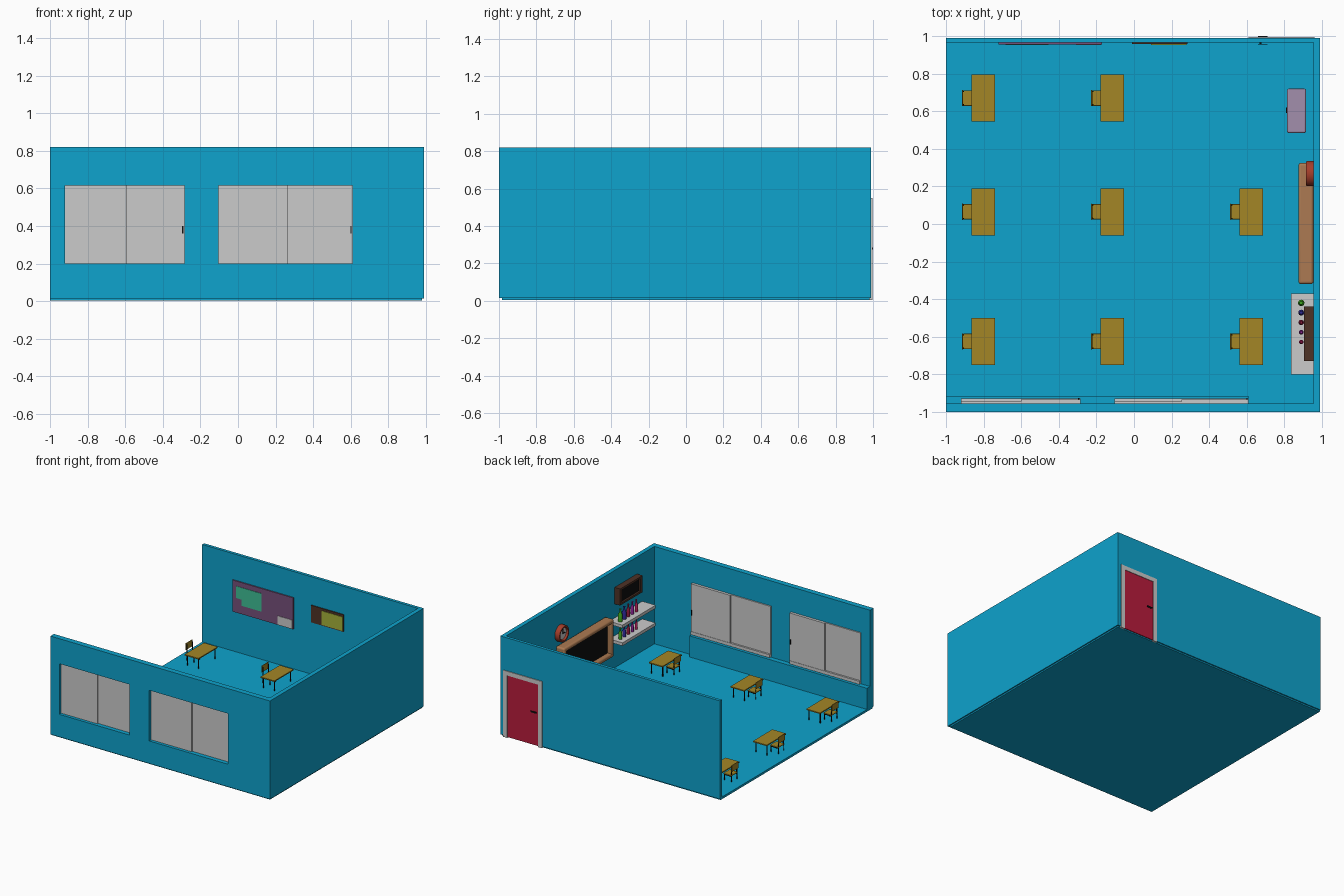
import bpy, bmesh, math
from mathutils import Matrix

if "Cube" in bpy.data.objects:
    bpy.data.objects.remove(bpy.data.objects["Cube"])


def mat(name, r, g, b):
    m = bpy.data.materials.new(name)
    lin = [((c / 255 + 0.055) / 1.055) ** 2.4 if c > 10 else c / 255 / 12.92 for c in (r, g, b)]
    m.diffuse_color = (*lin, 1)
    m.use_nodes = True
    m.node_tree.nodes["Principled BSDF"].inputs["Base Color"].default_value = m.diffuse_color
    return m


BLUE = mat("wall_blue", 14, 163, 205)
GOLD = mat("golden_wood", 163, 134, 38)
BLACK = mat("black", 14, 14, 14)
RED = mat("door_red", 185, 28, 60)
TAN = mat("tan_wood", 172, 122, 82)
BROWN = mat("dark_wood", 78, 50, 38)
CORAL = mat("clock_red", 165, 62, 42)
PURPLE = mat("board_purple", 118, 80, 122)
GREEN = mat("paper_green", 62, 190, 150)
YELLOW = mat("paper_yellow", 165, 178, 58)
LILAC = mat("lilac", 162, 142, 172)


def finish(name, bm, material):
    bmesh.ops.recalc_face_normals(bm, faces=bm.faces)
    me = bpy.data.meshes.new(name)
    bm.to_mesh(me)
    bm.free()
    o = bpy.data.objects.new(name, me)
    bpy.context.collection.objects.link(o)
    if material:
        me.materials.append(material)
    return o


def box(name, x0, x1, y0, y1, z0, z1, material=None, bevel=0, segs=1):
    bm = bmesh.new()
    bmesh.ops.create_cube(bm, size=1)
    for v in bm.verts:
        v.co = ((x0 + x1) / 2 + v.co.x * (x1 - x0), (y0 + y1) / 2 + v.co.y * (y1 - y0),
                (z0 + z1) / 2 + v.co.z * (z1 - z0))
    o = finish(name, bm, material)
    if bevel:
        b = o.modifiers.new("bevel", "BEVEL")
        b.width, b.segments = bevel, segs
        smooth(o)
    return o


def smooth(o):
    bpy.ops.object.select_all(action="DESELECT")
    bpy.context.view_layer.objects.active = o
    o.select_set(True)
    bpy.ops.object.shade_smooth_by_angle(angle=math.radians(40))


def lathe(name, profile, loc, material, axis="Z", steps=16):
    # revolve (radius, height) points round z, or round -x for wall pieces
    bm = bmesh.new()
    vs = [bm.verts.new((r, 0, h)) for r, h in profile]
    es = [bm.edges.new(p) for p in zip(vs, vs[1:])]
    bmesh.ops.spin(bm, geom=vs + es, cent=(0, 0, 0), axis=(0, 0, 1), angle=2 * math.pi, steps=steps)
    bmesh.ops.remove_doubles(bm, verts=bm.verts, dist=1e-5)
    if axis == "X":
        bm.transform(Matrix.Rotation(-math.pi / 2, 4, "Y"))
    bm.transform(Matrix.Translation(loc))
    o = finish(name, bm, material)
    smooth(o)
    return o


def rod(name, x, y, z0, z1, r, material):
    return lathe(name, [(0, 0), (r, 0), (r, z1 - z0), (0, z1 - z0)], (x, y, z0), material, steps=8)


# room shell, open on the left
box("floor", -1, 0.98, -0.985, 0.98, 0.004, 0.022, BLUE)
front = box("front_wall", -1, 0.99, -1, -0.955, 0.015, 0.82, BLUE)
box("right_wall", 0.955, 0.99, -0.955, 0.965, 0.015, 0.82, BLUE)
box("back_wall", -1, 0.99, 0.965, 0.99, 0.015, 0.82, BLUE)
box("window_ledge", -1, 0.61, -0.955, -0.915, 0.02, 0.195, BLUE)

# window openings and sliding panes
windows = [(-0.92, -0.285), (-0.105, 0.61)]
for x0, x1 in windows:
    cutter = box("window_cutter", x0, x1, -1.1, -0.9, 0.2, 0.615)
    cutter.hide_render = True
    m = front.modifiers.new("opening", "BOOLEAN")
    m.object, m.operation, m.solver = cutter, "DIFFERENCE", "EXACT"
    bpy.context.view_layer.objects.active = front
    bpy.ops.object.modifier_apply(modifier=m.name)
    bpy.data.objects.remove(cutter)
    mid = (x0 + x1) / 2
    box("window_pane_left", x0, mid + 0.01, -0.975, -0.945, 0.2, 0.615)
    box("window_pane_right", mid, x1, -0.965, -0.933, 0.2, 0.615)
    box("window_rail", x0, x1, -0.945, -0.93, 0.2, 0.225)
    box("window_handle", x1 - 0.012, x1 - 0.006, -0.972, -0.926, 0.36, 0.4, BLACK)

# door with frame and through handle
box("door", 0.645, 0.925, 0.985, 0.992, 0.01, 0.515, RED)
for x in (0.61, 0.925):
    box("door_frame_side", x, x + 0.035, 0.98, 0.996, 0.004, 0.55)
box("door_frame_top", 0.645, 0.925, 0.98, 0.996, 0.515, 0.55)
box("handle_spindle", 0.668, 0.678, 0.956, 1.0, 0.275, 0.285, BLACK)
for y in (0.955, 0.996):
    box("handle_lever", 0.66, 0.71, y, y + 0.004, 0.274, 0.286, BLACK)


# desks with chairs
def desk(cx, cy):
    box("desk_top", cx - 0.0625, cx + 0.0625, cy - 0.125, cy + 0.125, 0.107, 0.116, GOLD)
    for sy in (-1, 1):
        y = cy + sy * 0.105
        for sx in (-1, 1):
            rod("desk_leg", cx + sx * 0.05, y, 0.015, 0.107, 0.004, BLACK)
        box("desk_side_rail", cx - 0.05, cx + 0.05, y - 0.003, y + 0.003, 0.1, 0.107, BLACK)
    box("desk_back_rail", cx + 0.047, cx + 0.053, cy - 0.105, cy + 0.105, 0.1, 0.107, BLACK)
    bx = cx - 0.112
    box("chair_seat", bx + 0.004, bx + 0.08, cy - 0.041, cy + 0.041, 0.071, 0.078, GOLD, 0.003, 2)
    box("chair_back", bx - 0.001, bx + 0.005, cy - 0.043, cy + 0.043, 0.108, 0.162, GOLD, 0.002, 2)
    for sy in (-1, 1):
        y = cy + sy * 0.035
        rod("chair_back_leg", bx + 0.008, y, 0.018, 0.15, 0.0035, BLACK)
        rod("chair_front_leg", bx + 0.073, y, 0.018, 0.072, 0.0035, BLACK)
        box("chair_side_rail", bx + 0.008, bx + 0.073, y - 0.003, y + 0.003, 0.064, 0.071, BLACK)


for cx in (-0.803, -0.115, 0.625):
    for cy in (0.67, 0.065, -0.625):
        if not (cx > 0.5 and cy > 0.5):
            desk(cx, cy)

# chalkboard with rounded frame
box("chalkboard_panel", 0.91, 0.955, -0.3, 0.3, 0.2, 0.47, BLACK)
for z in (0.18, 0.455):
    box("chalkboard_rail", 0.875, 0.955, -0.32, 0.325, z, z + 0.035, TAN, 0.014, 4)
for y in (-0.32, 0.29):
    box("chalkboard_stile", 0.875, 0.955, y, y + 0.035, 0.18, 0.49, TAN, 0.014, 4)

# wall clock
c = (0.955, 0.268, 0.58)
lathe("clock_rim", [(0.048, 0), (0.067, 0), (0.067, 0.034), (0.062, 0.04), (0.052, 0.04), (0.048, 0.034), (0.048, 0)],
      c, CORAL, "X", 32)
lathe("clock_face", [(0, 0), (0.05, 0), (0.05, 0.024), (0, 0.024)], c, None, "X", 32)
box("clock_minute_hand", 0.926, 0.931, 0.265, 0.271, 0.578, 0.62, BLACK)
box("clock_hour_hand", 0.926, 0.931, 0.24, 0.27, 0.577, 0.583, BLACK)

# shelves and bottles
colours = [mat("green_glass", 60, 165, 30), mat("blue_glass", 45, 40, 150), mat("wine_glass", 140, 25, 60),
           mat("violet_glass", 140, 35, 150), mat("pink_glass", 185, 30, 95)]
for top, k in ((0.43, 1.0), (0.285, 0.85)):
    box("shelf", 0.835, 0.955, -0.8, -0.37, top - 0.025, top)
    for i, m in enumerate(colours):
        r = (0.017 - 0.0013 * i) * k
        h = 0.1 * k
        lathe("bottle", [(0, 0), (r, 0), (r, h * 0.55), (r * 0.45, h * 0.75), (r * 0.4, h * 0.95),
                         (r * 0.55, h * 0.96), (r * 0.55, h), (0, h)], (0.89, -0.42 - 0.052 * i, top), m)

# dark framed screen above the shelves
box("screen_panel", 0.92, 0.95, -0.72, -0.45, 0.555, 0.67, BLACK)
for z in (0.545, 0.665):
    box("screen_frame_rail", 0.905, 0.955, -0.73, -0.44, z, z + 0.016, BROWN)
for y in (-0.73, -0.465):
    box("screen_frame_stile", 0.905, 0.955, y, y + 0.025, 0.561, 0.665, BROWN)

# notice boards with papers
box("large_notice_board", -0.72, -0.17, 0.955, 0.966, 0.35, 0.608, PURPLE)
box("green_paper", -0.635, -0.455, 0.952, 0.956, 0.42, 0.568, GREEN)
box("green_paper_small", -0.685, -0.6, 0.953, 0.956, 0.47, 0.568, GREEN)
box("grey_paper", -0.31, -0.175, 0.952, 0.956, 0.353, 0.425)
box("small_notice_board", -0.01, 0.285, 0.957, 0.966, 0.45, 0.59, BROWN)
box("yellow_paper", 0.09, 0.28, 0.953, 0.958, 0.458, 0.572, YELLOW)

# low cabinet near the door
box("cabinet", 0.815, 0.915, 0.485, 0.72, 0.02, 0.25, LILAC, 0.008, 3)
box("cabinet_knob", 0.808, 0.818, 0.59, 0.62, 0.18, 0.195, BLACK)
